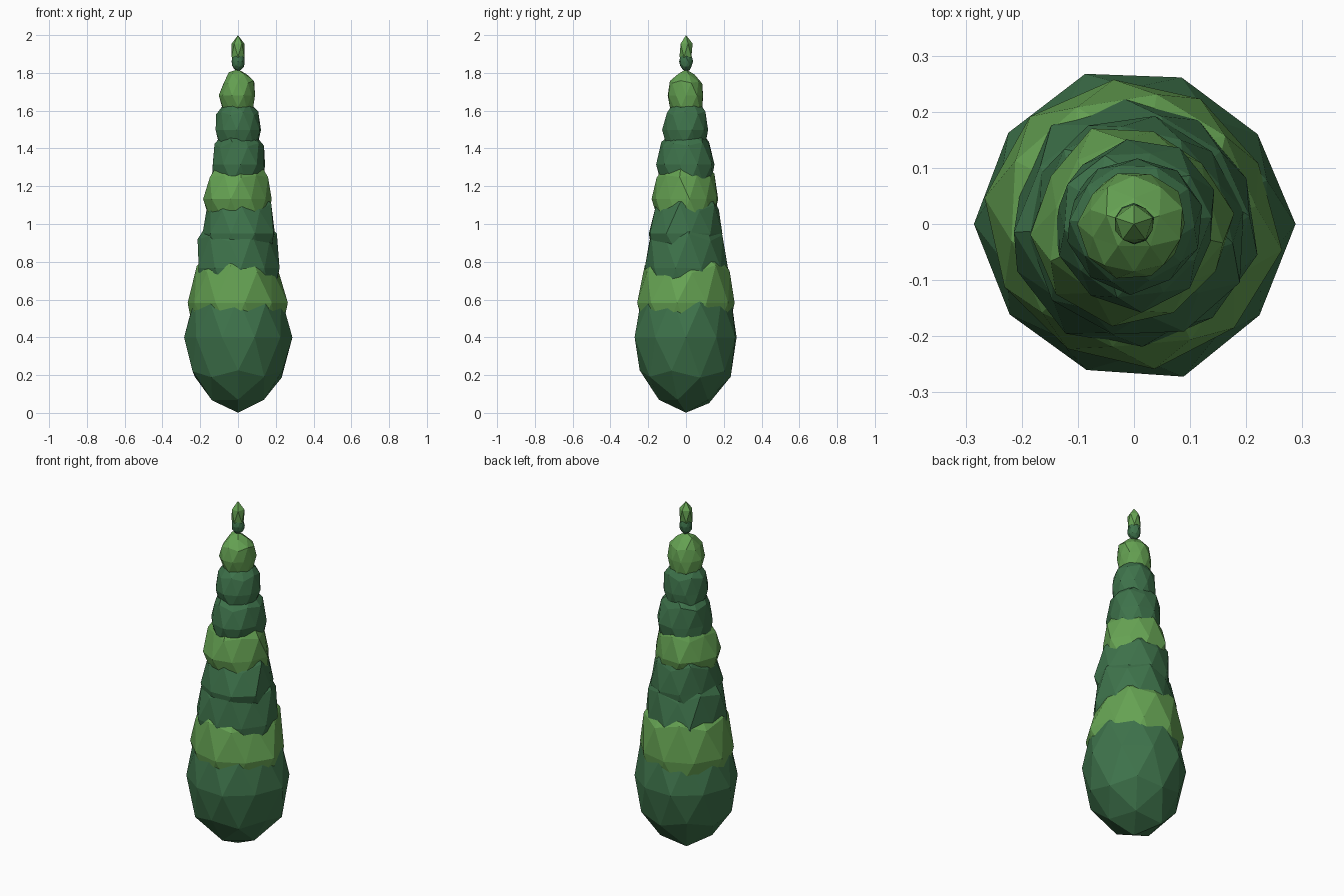
import bpy, bmesh, math, random
from mathutils import Matrix

if "Cube" in bpy.data.objects:
    bpy.data.objects.remove(bpy.data.objects["Cube"])

random.seed(7)


def material(name, rgb):
    m = bpy.data.materials.new(name)
    m.diffuse_color = (*rgb, 1)
    m.use_nodes = True
    m.node_tree.nodes["Principled BSDF"].inputs["Base Color"].default_value = m.diffuse_color
    return m


dark = material("dark green", (0.048, 0.17, 0.07))
light = material("light green", (0.13, 0.36, 0.085))


def clump(name, z, radius, half_height, mat, turn, jitter, subdiv=2):
    """A stretched, roughened low-poly ball of foliage."""
    bm = bmesh.new()
    bmesh.ops.create_icosphere(bm, subdivisions=subdiv, radius=1,
                               matrix=Matrix.Rotation(math.radians(turn), 4, 'Z'))
    for v in bm.verts:
        if abs(v.co.z) < 0.99:          # keep the poles in place
            v.co *= 1 + random.uniform(-jitter, jitter)
        v.co.x *= radius
        v.co.y *= radius
        v.co.z = z + v.co.z * half_height
    mesh = bpy.data.meshes.new(name)
    bm.to_mesh(mesh)
    bm.free()
    mesh.materials.append(mat)
    obj = bpy.data.objects.new(name, mesh)
    bpy.context.collection.objects.link(obj)
    return obj


# Tapering stack of overlapping foliage clumps, bottom to top
colours = [dark, light, dark, dark, light, dark, dark, light]
turns = [18, 8, 40, 25, 60, 5, 33, 18]
for i, (mat, turn) in enumerate(zip(colours, turns)):
    r = 0.28 - 0.0264 * i
    clump(f"foliage_{i + 1}", 0.40 + 0.183 * i, r, 1.41 * r + 0.004, mat,
          turn, 0.03 if i == 0 else 0.075)

# Small tip on top
clump("tip_base", 1.86, 0.036, 0.052, dark, 0, 0.05)
clump("tip_bud", 1.92, 0.040, 0.08, light, 18, 0.04, subdiv=1)
